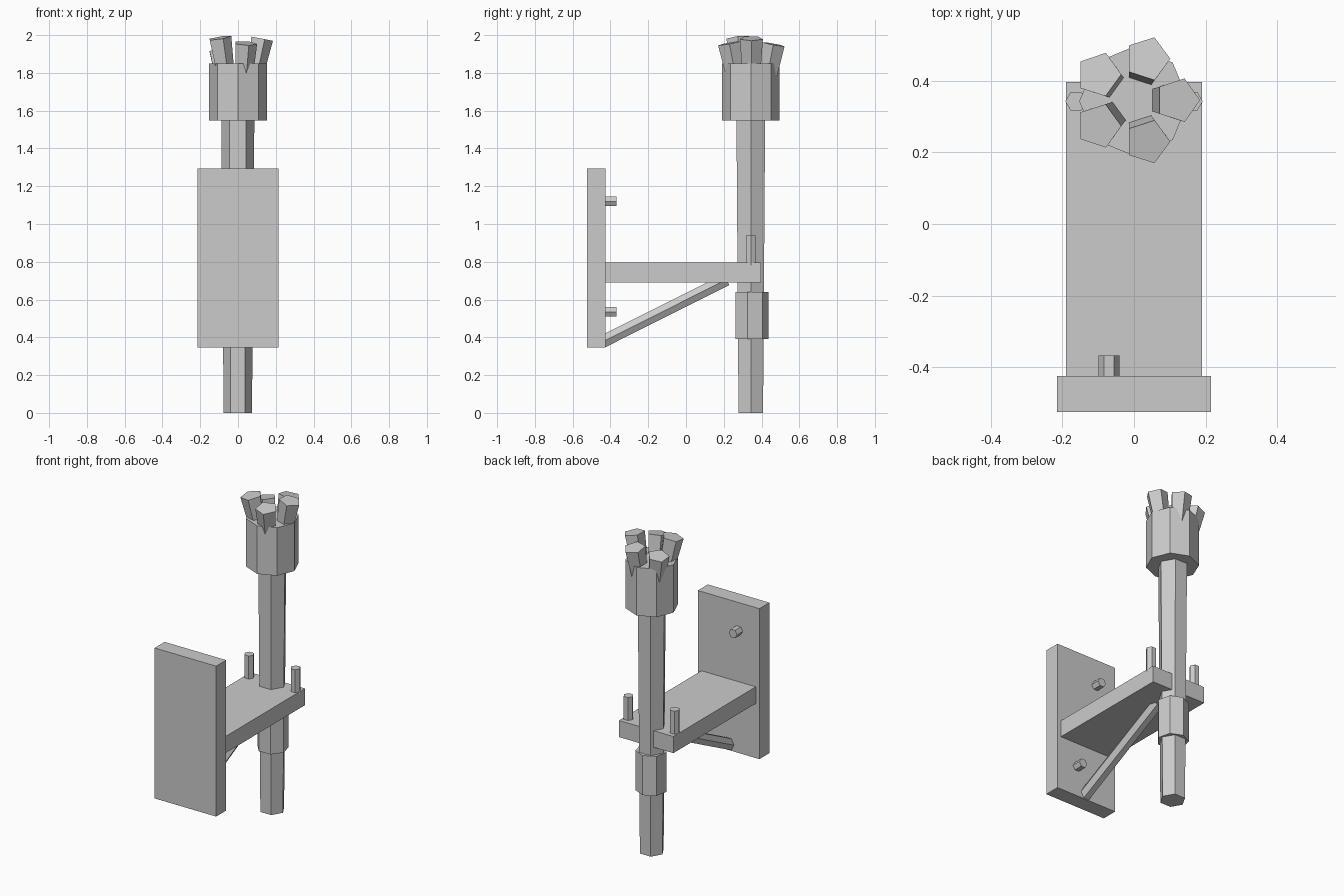
import bpy, bmesh
from math import sin, cos, tan, pi, radians
from mathutils import Vector

if "Cube" in bpy.data.objects:
    bpy.data.objects.remove(bpy.data.objects["Cube"])


def add_object(name, bm):
    bmesh.ops.recalc_face_normals(bm, faces=bm.faces)
    me = bpy.data.meshes.new(name)
    bm.to_mesh(me)
    bm.free()
    ob = bpy.data.objects.new(name, me)
    bpy.context.collection.objects.link(ob)
    return ob


def box(name, lo, hi):
    bm = bmesh.new()
    bmesh.ops.create_cube(bm, size=1)
    for v in bm.verts:
        v.co = Vector(lo[i] + (v.co[i] + 0.5) * (hi[i] - lo[i]) for i in range(3))
    return add_object(name, bm)


def prism(name, a, b, r1, r2, sides, ref=(1, 0, 0), phase=0):
    """Tapered prism from a to b; the first corner points along ref."""
    a, b = Vector(a), Vector(b)
    axis = (b - a).normalized()
    u = Vector(ref)
    u = (u - axis * u.dot(axis)).normalized()
    w = axis.cross(u)
    bm = bmesh.new()
    rings = []
    for c, r in ((a, r1), (b, r2)):
        angs = [radians(phase) + 2 * pi * i / sides for i in range(sides)]
        rings.append([bm.verts.new(c + u * r * cos(t) + w * r * sin(t)) for t in angs])
    for ring in rings:
        bm.faces.new(ring)
    for i in range(sides):
        j = (i + 1) % sides
        bm.faces.new((rings[0][i], rings[0][j], rings[1][j], rings[1][i]))
    return add_object(name, bm)


CY = 0.343  # y of the pole axis

# Wall plate, shelf and diagonal brace
box("wall_plate", (-0.215, -0.525, 0.345), (0.215, -0.425, 1.295))
box("shelf", (-0.19, -0.425, 0.69), (0.19, 0.397, 0.795))
prism("brace", (0, -0.44, 0.378), (0, 0.215, 0.706), 0.038, 0.038, 6)

# Bolts on the plate, set diagonally
for name, x, z in (("upper_bolt", -0.07, 1.12), ("lower_bolt", 0.07, 0.535)):
    prism(name, (x, -0.44, z), (x, -0.368, z), 0.029, 0.029, 6)

# Pegs standing on the shelf either side of the pole
for name, x in (("left_peg", -0.162), ("right_peg", 0.162)):
    prism(name, (x, CY, 0.78), (x, CY, 0.94), 0.03, 0.03, 6)

# Pole, grip sleeve and head
prism("pole", (-0.001, CY, 0), (-0.001, CY, 1.6), 0.075, 0.088, 6)
prism("sleeve", (0, CY + 0.002, 0.39), (0, CY + 0.002, 0.64), 0.092, 0.092, 7, phase=40)
prism("head", (0, CY, 1.547), (0, CY, 1.85), 0.153, 0.153, 8)

# Crown of spikes leaning outward
tilt = tan(radians(11))
for i, top in enumerate((1.982, 1.952, 1.92, 1.985, 1.957)):
    t = 2 * pi * i / 5
    d = Vector((cos(t), sin(t), 0))
    c = Vector((0, CY + 0.003, 0))
    end = c + d * 0.122 + Vector((0, 0, top))
    start = c + d * (0.122 - 0.3 * tilt) + Vector((0, 0, top - 0.3))
    prism("spike_%d" % (i + 1), start, end, 0.042, 0.064, 5, ref=d)
